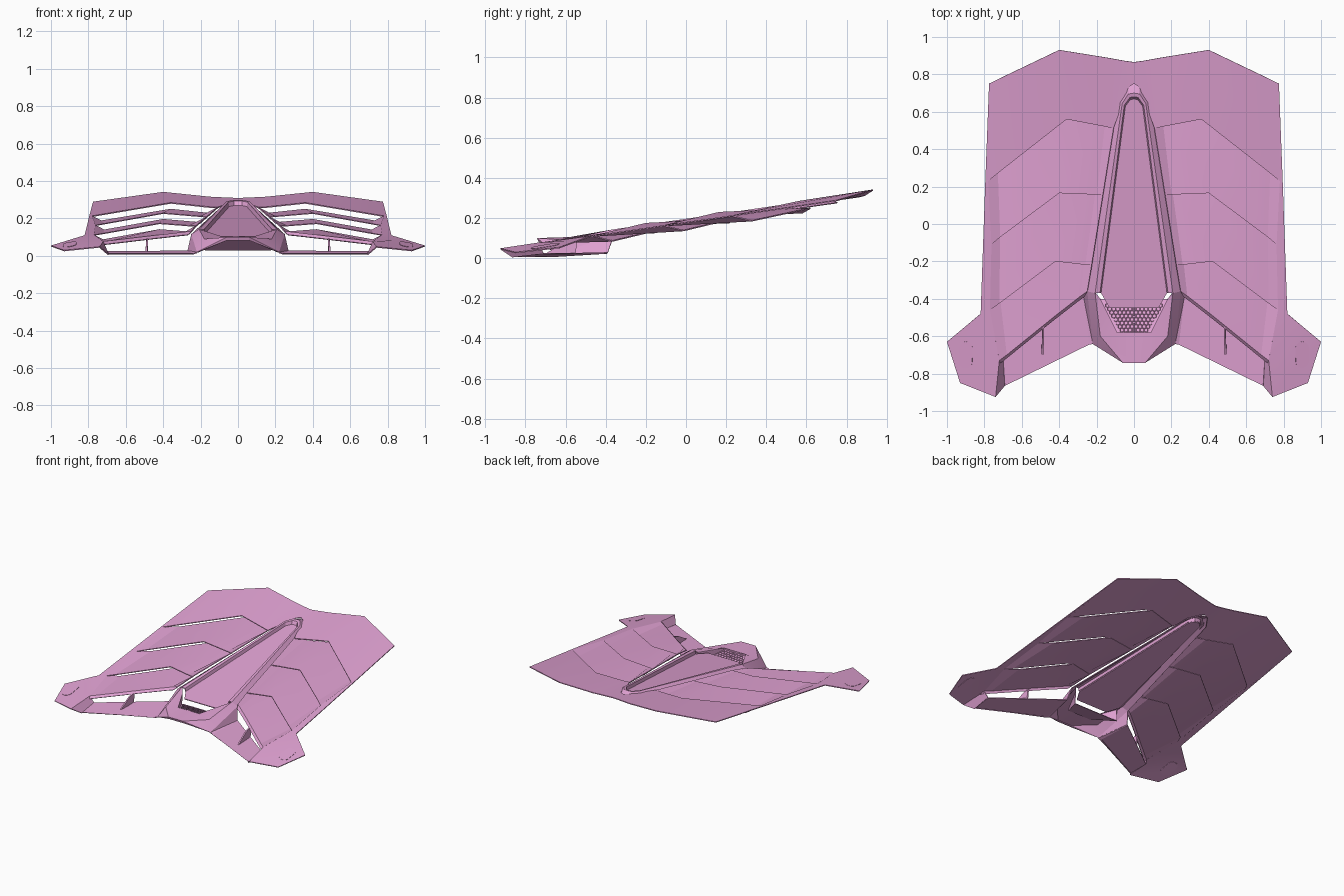
import bpy, bmesh, math

if "Cube" in bpy.data.objects:
    bpy.data.objects.remove(bpy.data.objects["Cube"])

mat = bpy.data.materials.new("pink_paint")
mat.diffuse_color = (0.75, 0.36, 0.65, 1)
mat.use_nodes = True
mat.node_tree.nodes["Principled BSDF"].inputs["Base Color"].default_value = mat.diffuse_color


def base(y):
    return 0.18 + 0.146 * y


def lerp_table(x, table):
    for (x0, v0), (x1, v1) in zip(table, table[1:]):
        if x <= x1:
            return v0 + (v1 - v0) * (x - x0) / (x1 - x0)
    return table[-1][1]


def surf(x, y, drop=0.0):
    """Point on the crowned main surface, optionally lowered."""
    crown = lerp_table(x, [(0, 0.003), (0.15, 0.006), (0.4, 0.026), (0.77, 0)])
    return (x, y, base(y) + crown - drop)


def grid(rows):
    return [[a[i], a[i + 1], b[i + 1], b[i]]
            for a, b in zip(rows, rows[1:]) for i in range(len(a) - 1)]


def sheet(name, faces, thick=0.006, wire=False):
    """Thin mirrored sheet made from faces of the right half."""
    bm = bmesh.new()
    for f in faces:
        pts = [p for i, p in enumerate(f) if p != f[i - 1]]
        bm.faces.new([bm.verts.new(p) for p in pts])
    bmesh.ops.remove_doubles(bm, verts=bm.verts, dist=0.0008)
    bmesh.ops.recalc_face_normals(bm, faces=bm.faces)
    if sum(f.normal.z * f.calc_area() for f in bm.faces) < 0:
        bmesh.ops.reverse_faces(bm, faces=bm.faces)
    me = bpy.data.meshes.new(name)
    bm.to_mesh(me)
    bm.free()
    ob = bpy.data.objects.new(name, me)
    bpy.context.collection.objects.link(ob)
    me.materials.append(mat)
    m = ob.modifiers.new("mirror", 'MIRROR')
    m.use_clip = True
    m.merge_threshold = 0.0008
    if wire:
        w = ob.modifiers.new("wire", 'WIREFRAME')
        w.thickness = thick
    else:
        s = ob.modifiers.new("thickness", 'SOLIDIFY')
        s.thickness = thick
        s.offset = -1
    return ob


# Front edges of the overlapping panels: inner, inner shoulder, peak, outer shoulder, outer
edges = [
    [(0.11, 0.51), (0.15, 0.52), (0.36, 0.56), (0.73, 0.27), (0.78, 0.23)],
    [(0.167, 0.155), (0.20, 0.157), (0.40, 0.165), (0.715, -0.07), (0.762, -0.11)],
    [(0.227, -0.22), (0.26, -0.218), (0.42, -0.20), (0.72, -0.425), (0.77, -0.46)],
    [(0.25, -0.36), (0.285, -0.385), (0.42, -0.49), (0.68, -0.70), (0.72, -0.73)],
]

# Rear panel, with the piece closing the middle behind the spine
rear = [(0.05, 0.872), (0.15, 0.89), (0.40, 0.93), (0.72, 0.777), (0.775, 0.75)]
sheet("rear_panel", grid([[surf(*p) for p in rear], [surf(*p) for p in edges[0]]]) + [
    [surf(0, 0.865), surf(*rear[0]), surf(*edges[0][0]), surf(0.03, 0.73), surf(0, 0.75)]])

# Louvers: front edge on the surface, rear edge tucked under the panel behind
for k in range(1, 4):
    back = []
    for i, (x, y) in enumerate(edges[k - 1]):
        tucked = i in (1, 2, 3)
        back.append(surf(x, y + (0.06 if tucked else 0), 0.042 if tucked else 0))
    if k < 3:
        front = [surf(*p) for p in edges[k]]
        rows = [back, front]
    else:
        front = [(x, y, base(y) + 0.004) for x, y in edges[k]]
        fold = [(x + 0.015, y - 0.03, z - 0.018) for x, y, z in front]
        rows = [back, front, fold]
    sheet(f"louver_{k}", grid(rows))


# Side frame and wing tip
def wing(x, y):
    return (x, y, 0.11 - 0.167 * (x - 0.82) + 0.167 * (y + 0.48))


inner = [surf(*e[-1]) for e in edges[:3]]
outer = [surf(0.795, 0.23), surf(0.807, -0.11), wing(0.82, -0.48)]
corner, toe = (0.72, -0.73, 0.077), wing(0.74, -0.925)
frame = grid([[surf(0.775, 0.75), *outer], [inner[0], *inner]])
frame += [[inner[2], outer[2], wing(0.85, -0.6), wing(0.76, -0.73), corner],
          [outer[2], wing(1.0, -0.63), wing(0.93, -0.85), toe, corner, wing(0.76, -0.73), wing(0.85, -0.6)],
          [corner, toe, (0.69, -0.865, 0.007), (0.70, -0.71, 0.025)]]
sheet("side_frame", frame)

# Oval slot in each wing tip
oval = []
for i in range(24):
    a = 2 * math.pi * i / 24
    cy = -0.665 if math.sin(a) >= 0 else -0.735
    x, y, z = wing(0.9 + 0.036 * math.cos(a), cy + 0.036 * math.sin(a))
    oval.append((x, y, z + 0.002))
sheet("wing_slot", [oval], 0.01)

# Spine rim around a recessed centre panel
lift = [-0.012, 0.016, 0.014, -0.008]
rings = [
    [(0, 0.755), (0, 0.70), (0, 0.68), (0, 0.668)],
    [(0.03, 0.745), (0.03, 0.695), (0.022, 0.677), (0.02, 0.665)],
    [(0.088, 0.66), (0.063, 0.645), (0.052, 0.635), (0.046, 0.63)],
    [(0.25, -0.36), (0.208, -0.37), (0.182, -0.37), (0.176, -0.37)],
]
rings = [[(x, y, base(y) + d) for (x, y), d in zip(r, lift)] for r in rings]
sheet("spine_rim", grid(rings))
panel = [(0, 0.668), (0.02, 0.665), (0.046, 0.63), (0.176, -0.37), (0.13, -0.45), (0, -0.45)]
sheet("spine_panel", [[(x, y, base(y) - 0.008) for x, y in panel]])

# Nose around the air outlet, with its outer side wall
ridge, rim = (0.208, -0.37, 0.142), (0.18, -0.40, 0.117)
lip, lip_mid = (0.09, -0.58, 0.105), (0, -0.58, 0.105)
tip_mid, tip, shoulder = (0, -0.742, 0.10), (0.06, -0.742, 0.10), (0.18, -0.60, 0.09)
low_front, low_back = (0.22, -0.642, 0.02), (0.27, -0.39, 0.028)
low_tip = (0.06, -0.735, 0.082)
root = (0.25, -0.36, 0.116)
sheet("nose", [[ridge, rim, lip, shoulder], [lip, lip_mid, tip_mid, tip, shoulder],
               [ridge, shoulder, low_front, root], [root, low_front, low_back],
               [shoulder, tip, low_front], [tip, low_tip, low_front],
               [tip_mid, (0, -0.735, 0.082), low_tip, tip]])

# Sloping outlet duct under the nose
pan = (0.185, -0.40, 0.032)
sheet("outlet_duct", [[(0, -0.58, 0.092), (0.09, -0.58, 0.092), pan, (0, -0.40, 0.032)],
                      [lip, rim, pan, (0.09, -0.58, 0.092)],
                      [lip, lip_mid, (0, -0.58, 0.092), (0.09, -0.58, 0.092)]], 0.004)

# Honeycomb grille lying over the duct
r = 0.0125
hexes = []
for row in range(12):
    for col in range(12):
        cx = (col + 0.5 * (row % 2)) * r * math.sqrt(3)
        cy = -0.567 + row * 1.5 * r
        if cy > -0.42 or cx > 0.085 + (cy + 0.58) * 0.5 - r * 0.5:
            continue
        h = []
        for i in range(6):
            a = math.pi / 6 + i * math.pi / 3
            x, y = max(0, cx + r * math.cos(a)), cy + r * math.sin(a)
            h.append((x, y, 0.1 - (y + 0.58) * 0.333))
        hexes.append(h)
sheet("grille", hexes, 0.005, wire=True)

# Lower front lip and its small strut
sheet("lower_lip", [[low_back, (0.70, -0.71, 0.025), (0.69, -0.865, 0.012), (0.24, -0.645, 0.012)],
                    [(0.24, -0.645, 0.012), (0.69, -0.865, 0.012), (0.69, -0.86, 0.0065), (0.25, -0.635, 0.0065)],
                    [low_back, low_front, (0.24, -0.645, 0.012)]])
sheet("strut", [[(0.49, -0.54, 0.10), (0.49, -0.60, 0.082), (0.495, -0.70, 0.022), (0.49, -0.55, 0.022)]], 0.01)

# Bake the modifiers and shade
bpy.ops.object.select_all(action='SELECT')
bpy.context.view_layer.objects.active = bpy.data.objects["rear_panel"]
bpy.ops.object.convert(target='MESH')
bpy.ops.object.shade_smooth_by_angle(angle=math.radians(20))
